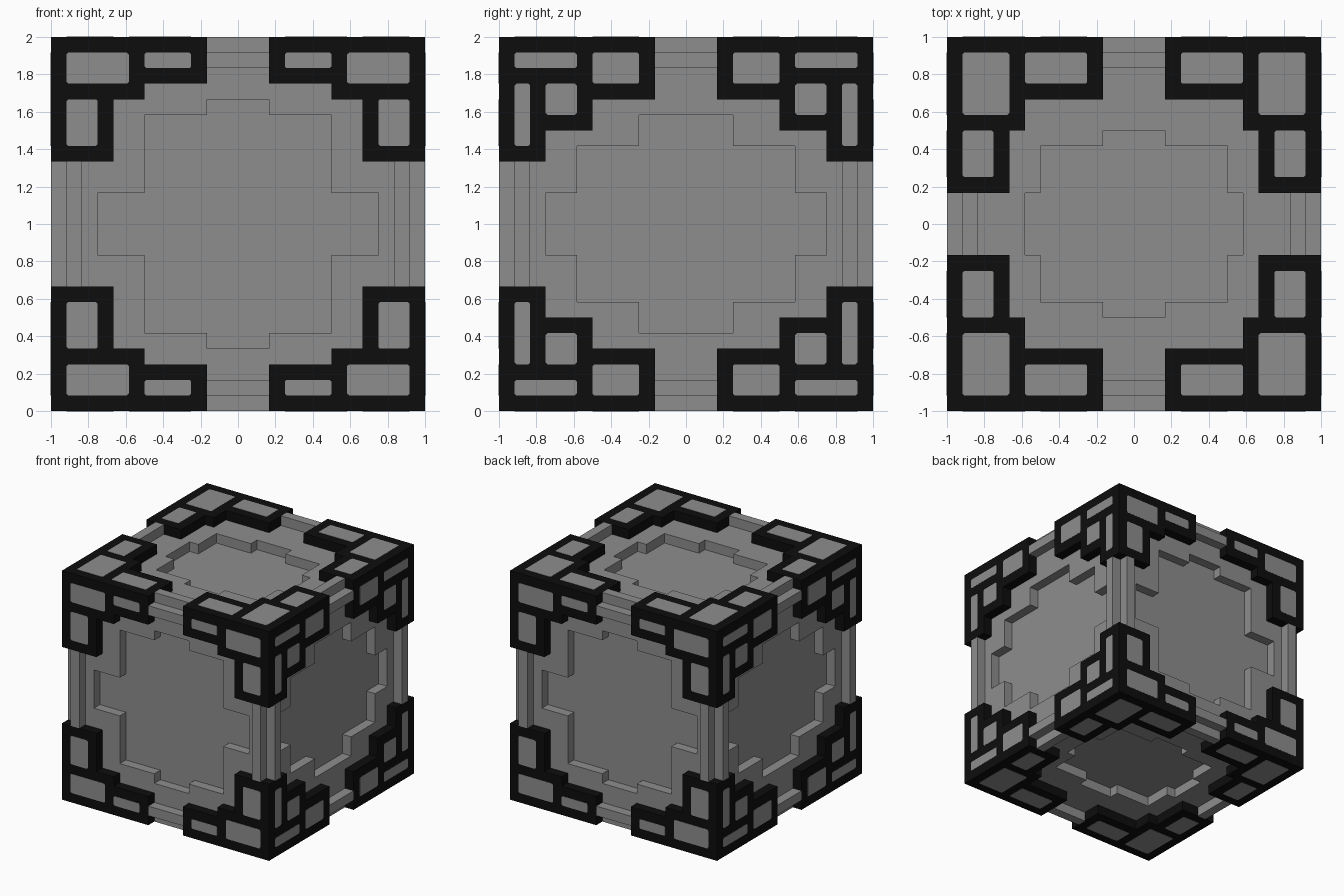
import bpy, bmesh

cube = bpy.data.objects.get("Cube")
if cube:
    bpy.data.objects.remove(cube, do_unlink=True)

U = 1 / 12          # the design sits on a grid of twelfths
X, Y, Z = 0, 1, 2


def make_material(name, value):
    mat = bpy.data.materials.new(name)
    mat.use_nodes = True
    color = (value, value, value, 1)
    mat.diffuse_color = color
    bsdf = mat.node_tree.nodes["Principled BSDF"]
    bsdf.inputs["Base Color"].default_value = color
    bsdf.inputs["Roughness"].default_value = 0.8
    return mat


grey = make_material("stone_grey", 0.27)
black = make_material("armor_black", 0.004)


def prism(bm, axis, outline, low, high):
    """Extrude an outline, given in the plane across an axis, from low to high."""
    def place(p, depth):
        co = list(p)
        co.insert(axis, depth)
        return [c * U for c in co]
    bottom = [bm.verts.new(place(p, low)) for p in outline]
    top = [bm.verts.new(place(p, high)) for p in outline]
    bm.faces.new(bottom[::-1])
    bm.faces.new(top)
    for i in range(len(outline)):
        j = (i + 1) % len(outline)
        bm.faces.new((bottom[i], bottom[j], top[j], top[i]))


def rect(a0, a1, b0, b1, c=0):
    """Rectangle outline, with corners cut by c."""
    if not c:
        return [(a0, b0), (a1, b0), (a1, b1), (a0, b1)]
    return [(a0 + c, b0), (a1 - c, b0), (a1, b0 + c), (a1, b1 - c),
            (a1 - c, b1), (a0 + c, b1), (a0, b1 - c), (a0, b0 + c)]


def four_way(quarter):
    """Close a stepped quarter outline by mirroring it both ways."""
    back = quarter[::-1]
    return (quarter + [(-a, b) for a, b in back]
            + [(-a, -b) for a, b in quarter] + [(a, -b) for a, b in back])


def finish(name, bm, mat, mirror=()):
    bmesh.ops.recalc_face_normals(bm, faces=bm.faces)
    mesh = bpy.data.meshes.new(name)
    bm.to_mesh(mesh)
    bm.free()
    mesh.materials.append(mat)
    obj = bpy.data.objects.new(name, mesh)
    obj.location.z = 1
    bpy.context.collection.objects.link(obj)
    if mirror:
        mod = obj.modifiers.new("mirror", "MIRROR")
        mod.use_axis = [a in mirror for a in (X, Y, Z)]
        mod.use_mirror_merge = False
    return obj


# Core block with a stepped recess in each of its six faces
bm = bmesh.new()
bmesh.ops.create_cube(bm, size=22 * U)
core = finish("core_block", bm, grey)

recesses = {
    X: [(9, 2), (7, 2), (7, 5), (3, 5), (3, 7)],
    Y: [(9, 2), (6, 2), (6, 7), (2, 7), (2, 8)],
    Z: [(7, 2), (6, 2), (6, 5), (2, 5), (2, 6)],
}
bm = bmesh.new()
for axis, quarter in recesses.items():
    for low, high in ((10, 12), (-12, -10)):
        prism(bm, axis, four_way(quarter), low, high)
cutter = finish("recess_cutter", bm, grey)
cutter.hide_render = True

cut = core.modifiers.new("recesses", "BOOLEAN")
cut.operation = "DIFFERENCE"
cut.solver = "EXACT"
cut.object = cutter
depsgraph = bpy.context.evaluated_depsgraph_get()
cut_mesh = bpy.data.meshes.new_from_object(core.evaluated_get(depsgraph))
core.modifiers.clear()
core.data = cut_mesh
bpy.data.objects.remove(cutter, do_unlink=True)

# Twin ridges along every edge, between the corner armor
for axis, half, name in ((X, 2, "width"), (Y, 2, "depth"), (Z, 4, "upright")):
    bm = bmesh.new()
    prism(bm, axis, rect(10, 11, 11, 12), -half, half)
    prism(bm, axis, rect(11, 12, 10, 11), -half, half)
    finish(name + "_edge_ridges", bm, grey, {X, Y, Z} - {axis})

# Stepped armor slabs wrapping one corner, mirrored to all eight
slabs = {
    X: [(2, 12), (2, 8), (6, 8), (6, 6), (9, 6), (9, 4), (11, 4), (11, 12)],
    Y: [(2, 12), (2, 9), (6, 9), (6, 8), (8, 8), (8, 4), (12, 4), (12, 12)],
    Z: [(2, 11), (2, 8), (7, 8), (7, 6), (8, 6), (8, 2), (11, 2), (11, 11)],
}
bm = bmesh.new()
for axis, outline in slabs.items():
    prism(bm, axis, outline, 11, 12)
finish("corner_armor", bm, black, (X, Y, Z))

# Thin grey plates set on the armor
plates = {
    X: [(7, 11, 10, 11), (3, 6, 9, 11), (7, 9, 7, 9), (10, 11, 5, 9)],
    Y: [(7, 11, 9, 11), (3, 6, 10, 11), (9, 11, 5, 8)],
    Z: [(8, 11, 7, 11), (3, 7, 9, 11), (9, 11, 3, 6)],
}
bm = bmesh.new()
for axis, rects in plates.items():
    for r in rects:
        prism(bm, axis, rect(*r, c=0.12), 11.97, 12.02)
finish("armor_plates", bm, grey, (X, Y, Z))
